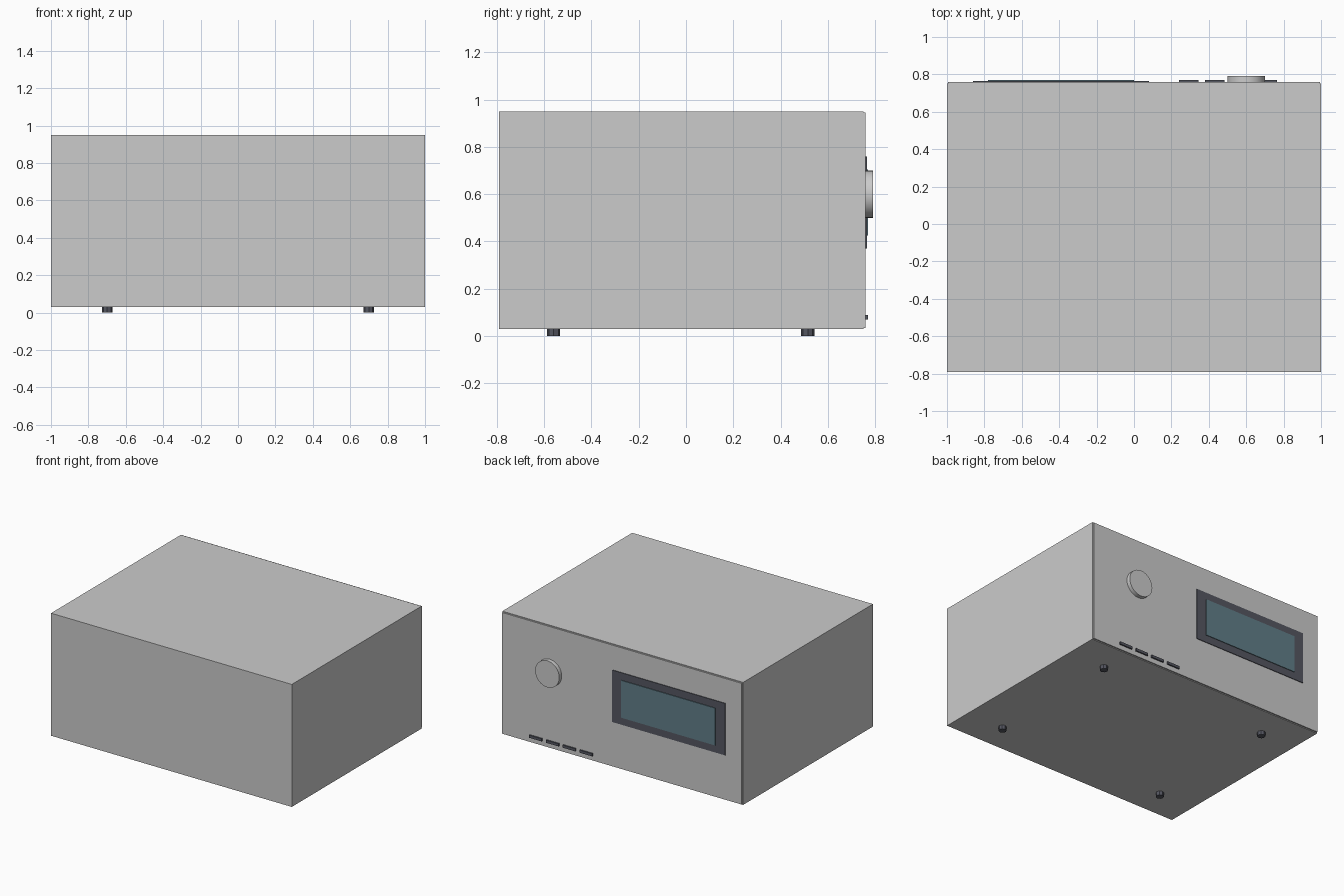
import bpy, bmesh
from math import radians

if "Cube" in bpy.data.objects:
    bpy.data.objects.remove(bpy.data.objects["Cube"])


def material(name, rgb):
    mat = bpy.data.materials.new(name)
    mat.diffuse_color = (*rgb, 1)
    mat.use_nodes = True
    mat.node_tree.nodes["Principled BSDF"].inputs["Base Color"].default_value = mat.diffuse_color
    return mat


DARK = material("dark_plastic", (0.09, 0.095, 0.12))
GLASS = material("display_glass", (0.12, 0.21, 0.25))


def box(name, x, y, z, mat=None):
    """Box from (min, max) ranges on each axis."""
    mesh = bpy.data.meshes.new(name)
    bm = bmesh.new()
    bmesh.ops.create_cube(bm, size=1)
    for v in bm.verts:
        v.co = [r[0] + (c + 0.5) * (r[1] - r[0]) for c, r in zip(v.co, (x, y, z))]
    bm.to_mesh(mesh)
    bm.free()
    ob = bpy.data.objects.new(name, mesh)
    bpy.context.collection.objects.link(ob)
    if mat:
        mesh.materials.append(mat)
    return ob


def cylinder(name, loc, radius, depth, sides, rot=(0, 0, 0), mat=None):
    bpy.ops.mesh.primitive_cylinder_add(vertices=sides, radius=radius, depth=depth,
                                        location=loc, rotation=rot)
    ob = bpy.context.object
    ob.name = name
    if mat:
        ob.data.materials.append(mat)
    bpy.ops.object.shade_smooth_by_angle(angle=radians(30))
    return ob


# Case, with a slightly inset control panel on the +y side
box("case", (-1, 1), (-0.79, 0.75), (0.03, 0.95))
box("control_panel", (-0.995, 0.995), (0.745, 0.76), (0.035, 0.945))

# Display: dark frame with a raised glass window
box("display_frame", (-0.86, 0.08), (0.755, 0.765), (0.37, 0.76), DARK)
box("display_screen", (-0.78, 0.0), (0.76, 0.77), (0.425, 0.705), GLASS)

# Round dial
cylinder("dial", (0.6, 0.7725, 0.6), 0.10, 0.035, 32, rot=(radians(90), 0, 0))

# Row of push buttons along the bottom edge
for i in range(4):
    x = 0.24 + 0.14 * i
    box(f"button_{i + 1}", (x, x + 0.105), (0.755, 0.77), (0.07, 0.09), DARK)

# Four feet
for x in (-0.7, 0.7):
    for y in (-0.56, 0.515):
        cylinder("foot", (x, y, 0.0175), 0.028, 0.035, 8, mat=DARK)
